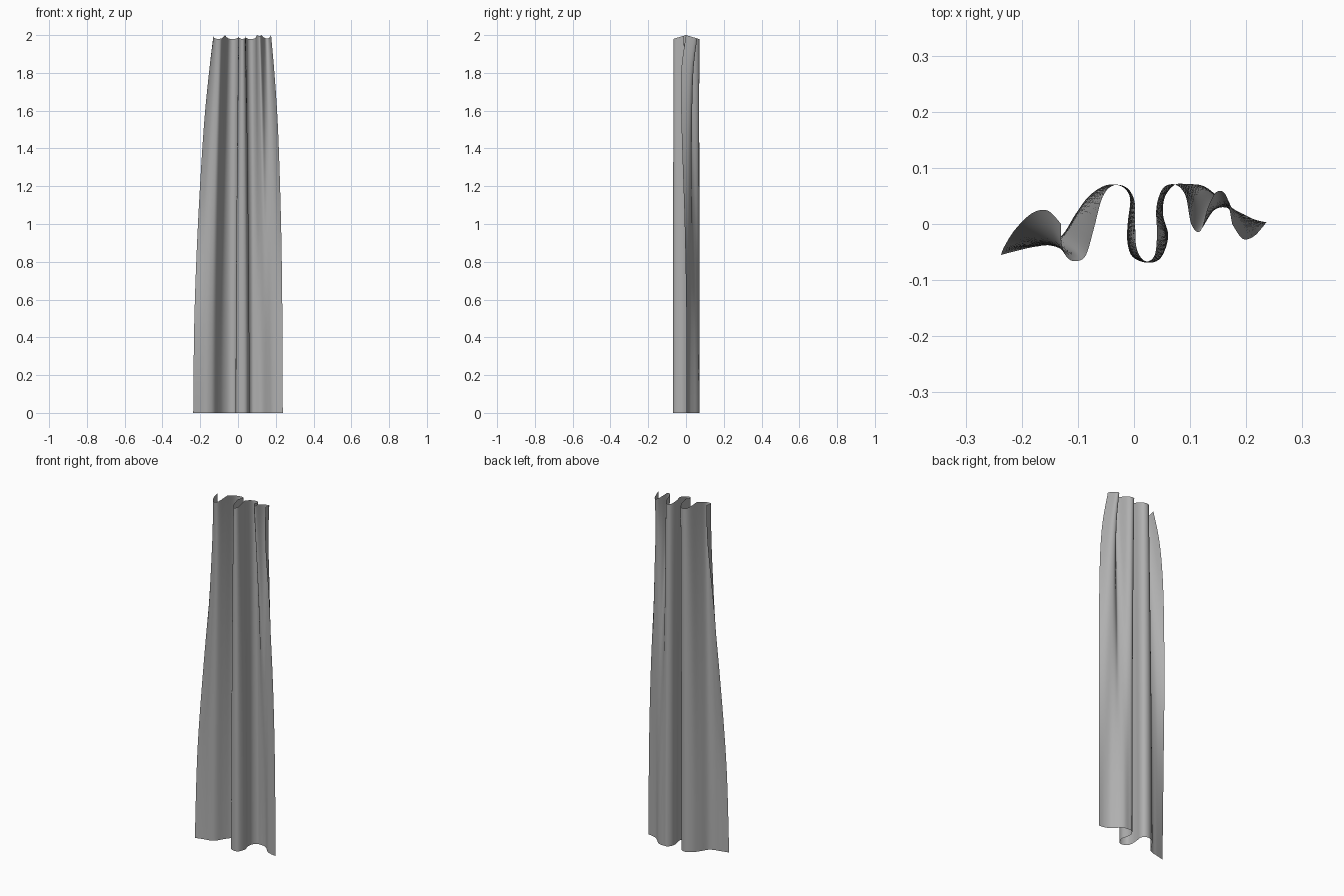
import bpy, bmesh

if "Cube" in bpy.data.objects:
    bpy.data.objects.remove(bpy.data.objects["Cube"])

# Plan-view fold lines of the cloth, left edge to right edge, in centimetres
TOP = [(-13, 0), (-12.9, -3.5), (-11.9, -6), (-10.3, -6.6), (-8.6, -5.6), (-7.2, -1), (-5.6, 4.8),
       (-3.6, 6.9), (-1.2, 6.4), (.1, 4), (.2, 0), (.4, -4), (1.4, -6.2), (2.7, -6.6), (3.8, -5.2),
       (4.1, -1.5), (4, 3), (5.2, 6.4), (7.4, 7), (9.2, 5), (10.2, 0), (11.8, -1.3),
       (13.2, 3), (14.7, 5.7), (16.4, 5.1), (17.5, 0)]
BOTTOM = [(-23.7, -5.5), (-21, -4.8), (-18.5, -4.2), (-15.5, -3.6), (-12.8, -2), (-10.4, 1.8), (-8, 5),
          (-5, 6.9), (-2.2, 6.7), (-.7, 4.6), (-1.1, .4), (-1.2, -3), (-.3, -5.8), (2.4, -6.9), (4.8, -6),
          (6.1, -2.2), (5.2, 1.5), (5.5, 4.8), (7.3, 7), (9.5, 7.1), (12, 6.9), (14, 5.7),
          (15.9, 3.7), (18, 1.8), (20.8, .7), (23.7, .3)]
# Shaped paths of the two free side edges: (x, y, height)
LEFT = [(-23.7, -5.5, 0), (-23.1, -4, .5), (-21.2, -1, 1), (-18.2, 1.9, 1.5), (-15.4, 2.4, 1.8), (-13, 0, 2)]
RIGHT = [(23.7, .3, 0), (23.5, .2, .5), (22.8, -.7, 1), (21.2, -2.3, 1.5), (19.3, -2.6, 1.8), (17.5, 0, 2)]


def spline(p, t):
    """Catmull-Rom through points p, t in 0..1."""
    f = t * (len(p) - 1)
    i = min(int(f), len(p) - 2)
    u = f - i
    a, b, c, d = (p[max(0, min(len(p) - 1, i + k))] for k in (-1, 0, 1, 2))
    return [.5 * (2 * B + (C - A) * u + (2 * A - 5 * B + 4 * C - D) * u * u
                  + (3 * B - A - 3 * C + D) * u ** 3) for A, B, C, D in zip(a, b, c, d)]


def edge_at(path, z):
    """Side edge position at height z, found by bisection along its spline."""
    lo, hi = 0, 1
    for _ in range(30):
        mid = (lo + hi) / 2
        if spline(path, mid)[2] < z:
            lo = mid
        else:
            hi = mid
    return spline(path, hi)[:2]


def section(z):
    """Fold line at a height: blend of hem and heading, pulled to the side edges."""
    w = (z / 2) ** 1.7
    pts = [[b + (t - b) * w for b, t in zip(B, T)] for B, T in zip(BOTTOM, TOP)]
    n = len(pts)
    for path, end in ((LEFT, 0), (RIGHT, n - 1)):
        ex, ey = edge_at(path, z)
        dx, dy = ex - pts[end][0], ey - pts[end][1]
        for k in range(5):
            i = abs(end - k)
            f = (1 - k / 5) ** 1.5
            pts[i][0] += dx * f
            pts[i][1] += dy * f
    return pts


# Curtain sheet
COLS, ROWS = 125, 50
bm = bmesh.new()
grid = []
for r in range(ROWS + 1):
    h = 2 * r / ROWS
    pts = section(h)
    row = []
    for c in range(COLS + 1):
        x, y = spline(pts, c / COLS)
        z = h - .003 * abs(y) * (h / 2) ** 8      # scalloped heading
        row.append(bm.verts.new((x / 100, y / 100, z)))
    grid.append(row)
for lo, hi in zip(grid, grid[1:]):
    for c in range(COLS):
        bm.faces.new((lo[c], lo[c + 1], hi[c + 1], hi[c]))
mesh = bpy.data.meshes.new("curtain")
bm.to_mesh(mesh)
bm.free()
mesh.shade_smooth()

# Dark grey cloth
cloth = bpy.data.materials.new("grey_cloth")
cloth.diffuse_color = (.43, .43, .43, 1)
cloth.use_nodes = True
cloth.node_tree.nodes["Principled BSDF"].inputs["Base Color"].default_value = cloth.diffuse_color
mesh.materials.append(cloth)
curtain = bpy.data.objects.new("curtain", mesh)
bpy.context.collection.objects.link(curtain)
